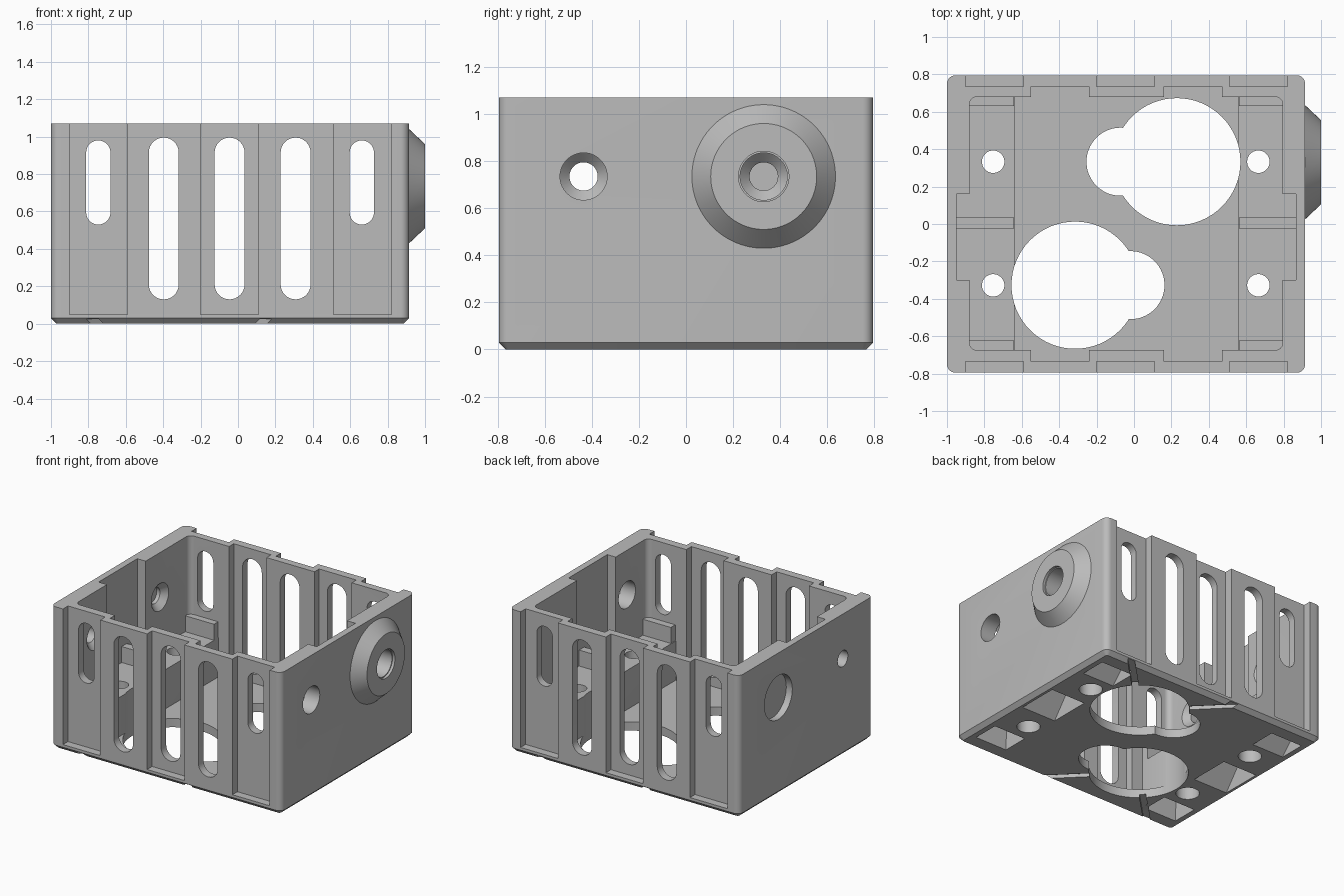
import bpy, bmesh, math
from mathutils import Matrix, Vector

cube = bpy.data.objects.get("Cube")
if cube:
    bpy.data.objects.remove(cube)

grey = bpy.data.materials.new("light grey plastic")
grey.use_nodes = True
grey.diffuse_color = (0.5, 0.5, 0.5, 1)
grey.node_tree.nodes["Principled BSDF"].inputs["Base Color"].default_value = (0.5, 0.5, 0.5, 1)


def finish(bm, name):
    bmesh.ops.recalc_face_normals(bm, faces=bm.faces)
    mesh = bpy.data.meshes.new(name)
    bm.to_mesh(mesh)
    bm.free()
    mesh.materials.append(grey)
    obj = bpy.data.objects.new(name, mesh)
    bpy.context.collection.objects.link(obj)
    return obj


def box(x, y, z, name="cutter", corner=0, turn=0):
    """Box from (min, max) pairs, with optional rounded upright edges."""
    bm = bmesh.new()
    bmesh.ops.create_cube(bm, size=1)
    for v in bm.verts:
        v.co = [lo + (c + 0.5) * (hi - lo) for c, (lo, hi) in zip(v.co, (x, y, z))]
    if corner:
        upright = [e for e in bm.edges if abs(e.verts[0].co.z - e.verts[1].co.z) > 0.01]
        bmesh.ops.bevel(bm, geom=upright, offset=corner, segments=6, affect='EDGES', profile=0.5)
    if turn:
        mid = Vector((sum(x) / 2, sum(y) / 2, 0))
        bmesh.ops.rotate(bm, verts=bm.verts, cent=mid, matrix=Matrix.Rotation(turn, 3, 'Z'))
    return finish(bm, name)


def rod(start, end, r1, r2=None, name="cutter", sides=64):
    """Cylinder or cone between two points."""
    start, end = Vector(start), Vector(end)
    bm = bmesh.new()
    bmesh.ops.create_cone(bm, cap_ends=True, segments=sides, radius1=r1,
                          radius2=r1 if r2 is None else r2, depth=(end - start).length)
    turn = (end - start).to_track_quat('Z', 'Y').to_matrix().to_4x4()
    bmesh.ops.transform(bm, verts=bm.verts, matrix=Matrix.Translation((start + end) / 2) @ turn)
    return finish(bm, name)


def prism(points, vector, name="cutter"):
    """Polygon of 3D points swept along a vector."""
    bm = bmesh.new()
    face = bm.faces.new([bm.verts.new(p) for p in points])
    top = bmesh.ops.extrude_face_region(bm, geom=[face])["geom"]
    bmesh.ops.translate(bm, vec=vector, verts=[g for g in top if isinstance(g, bmesh.types.BMVert)])
    return finish(bm, name)


def combine(target, tool, operation='DIFFERENCE'):
    mod = target.modifiers.new("cut", 'BOOLEAN')
    mod.operation, mod.solver, mod.object = operation, 'EXACT', tool
    bpy.context.view_layer.objects.active = target
    bpy.ops.object.modifier_apply(modifier=mod.name)
    bpy.data.objects.remove(tool)


LEFT, RIGHT, HALF, TOP = -1.0, 0.915, 0.795, 1.07
HIGH = TOP + 0.1
FLOOR = 0.065

# Outer shell with rounded corners and a chamfered base
shell = box((LEFT, RIGHT), (-HALF, HALF), (0, TOP), "case_shell", corner=0.045)
bm = bmesh.new()
bm.from_mesh(shell.data)
rim = [e for e in bm.edges if all(v.co.z < 0.001 for v in e.verts)]
bmesh.ops.bevel(bm, geom=rim, offset=0.03, segments=1, affect='EDGES')
bm.to_mesh(shell.data)
bm.free()

# Cavity with pockets in the walls
combine(shell, box((-0.88, 0.795), (-0.675, 0.68), (FLOOR, HIGH), corner=0.04))
combine(shell, box((-0.95, 0.865), (-0.3, 0.16), (FLOOR, HIGH)))
for x in (-0.55, 0.16):
    combine(shell, box((x, x + 0.31), (-0.735, 0.735), (FLOOR, HIGH)))

# Outer flutes on front and back
for x in (-0.9, -0.2, 0.51):
    for y in (-0.835, 0.835):
        combine(shell, box((x, x + 0.31), (y - 0.1, y + 0.1), (0.05, HIGH)))

# Mounting rails inside the two ends, with raised ribs
for x0, x1 in ((-0.97, -0.64), (0.557, 0.885)):
    combine(shell, box((x0, x1), (-0.7, 0.7), (0.03, 0.36)), 'UNION')
    for y0, y1 in ((-0.71, -0.622), (-0.025, 0.035), (0.63, 0.71)):
        combine(shell, box((x0 + 0.005, x1 - 0.0005), (y0, y1), (0.2, 0.48)), 'UNION')

# Ventilation slots through front and back
for x, r, z0, z1 in ((-0.747, 0.065, 0.53, 0.98), (-0.397, 0.08, 0.13, 0.995),
                     (-0.045, 0.08, 0.13, 0.995), (0.308, 0.08, 0.13, 0.995),
                     (0.662, 0.065, 0.53, 0.98)):
    outline = []
    for i in range(34):
        a = math.pi * (i if i < 17 else i - 1) / 16
        mid = z1 - r if i < 17 else z0 + r
        outline.append((x + r * math.cos(a), -1, mid + r * math.sin(a)))
    combine(shell, prism(outline, (0, 2, 0)))

# Keyhole openings in the floor and diagonal grooves under it
for cx, cy, small_x, side in ((0.229, 0.333, -0.072, 1), (-0.315, -0.327, -0.019, -1)):
    combine(shell, rod((cx, cy, -0.1), (cx, cy, 0.52), 0.34))
    combine(shell, rod((small_x, cy, -0.1), (small_x, cy, 0.3), 0.182))
    for turn in (-1, 1):
        gx, gy = cx + turn * 0.36, cy + side * 0.36
        combine(shell, box((gx - 0.25, gx + 0.25), (gy - 0.023, gy + 0.023), (-0.1, 0.026),
                           turn=turn * side * math.pi / 4))

# Screw holes and roof-shaped pockets under the rails
for hole_x, x0 in ((-0.753, -0.95), (0.665, 0.58)):
    for y in (-0.328, 0.333):
        combine(shell, rod((hole_x, y, -0.1), (hole_x, y, 0.6), 0.06, sides=40))
        combine(shell, rod((hole_x, y, -0.1), (hole_x, y, 0.2), 0.08, sides=40))
    for y0, peak, y1 in ((-0.67, -0.66, -0.46), (-0.16, 0.005, 0.17), (0.46, 0.66, 0.67)):
        inset = 0 if abs(peak) < 0.1 else 0.02
        start = x0 + (inset if x0 < 0 else 0)
        combine(shell, prism([(start, y0, -0.01), (start, y1, -0.01), (start, peak, 0.2)],
                             (0.285 - inset, 0, 0)))

# Cable flange on the left end
FY, FZ = 0.33, 0.735
flange = rod((RIGHT, FY, FZ), (1.0, FY, FZ), 0.305, 0.225, "cable_flange", sides=96)
combine(flange, rod((0.8, FY, FZ), (1.1, FY, FZ), 0.1))
combine(flange, rod((0.98, FY, FZ), (1.1, FY, FZ), 0.107))

# Round holes through both ends, countersunk on the inside
for y in (FY, -0.435):
    combine(shell, rod((0.7, y, FZ), (1.1, y, FZ), 0.1))
    combine(shell, rod((-1.1, y, FZ), (-0.8, y, FZ), 0.06))
    combine(shell, rod((-0.925, y, FZ), (-0.87, y, FZ), 0.058, 0.113))
combine(shell, rod((-1.1, FY, FZ), (-0.95, FY, FZ), 0.165))

# Smooth the curved surfaces, keep corners sharp
for obj in (shell, flange):
    bpy.ops.object.select_all(action='DESELECT')
    obj.select_set(True)
    bpy.context.view_layer.objects.active = obj
    bpy.ops.object.shade_smooth_by_angle(angle=math.radians(30))
